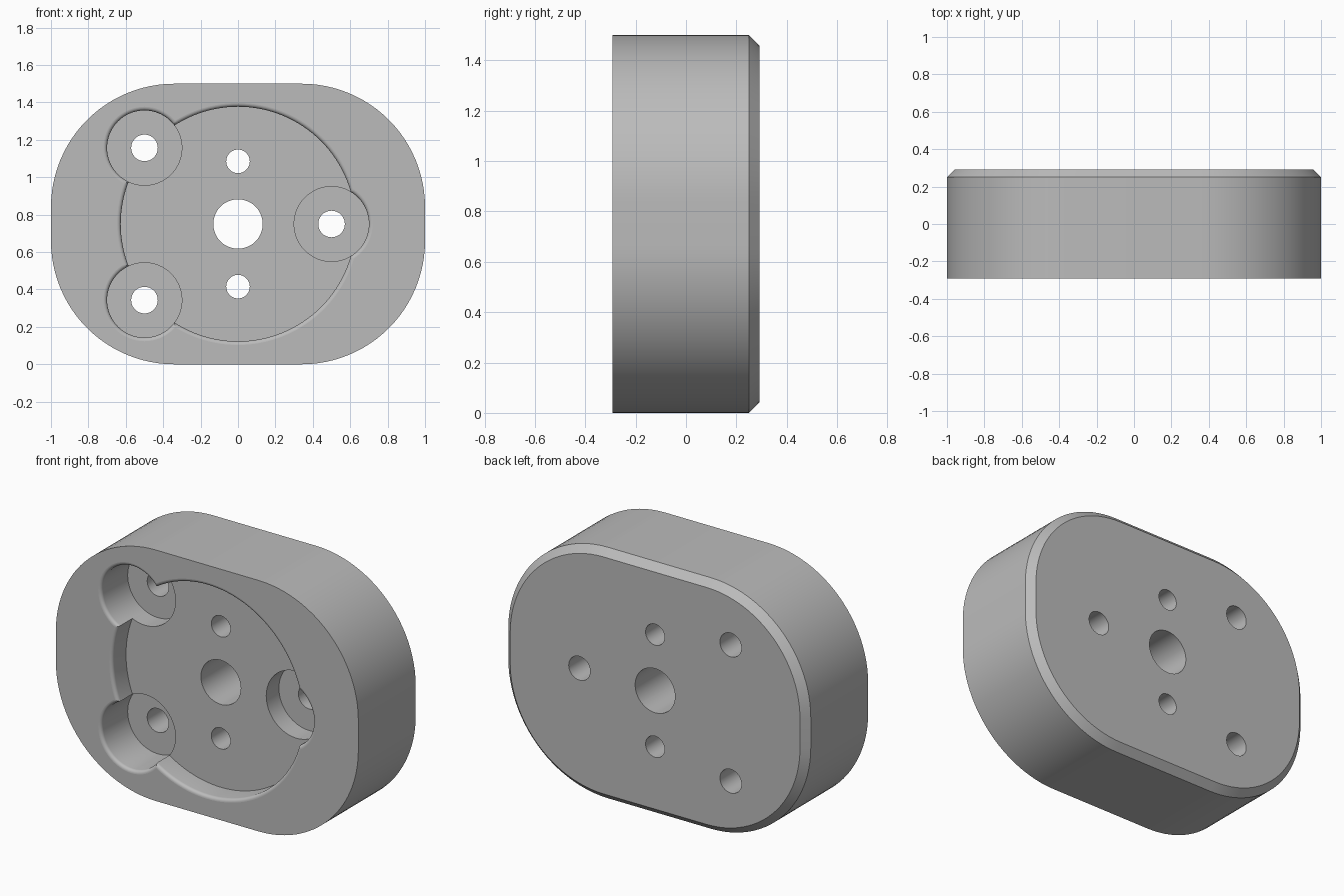
import bpy, bmesh, math
from math import cos, sin, pi

cube = bpy.data.objects.get("Cube")
if cube:
    bpy.data.objects.remove(cube, do_unlink=True)

HALF_W, HALF_H, HALF_D = 1.0, 0.75, 0.292
CORNER, CHAMFER, LIP = 0.66, 0.042, 0.02
FRONT, BACK = -HALF_D, HALF_D
POCKET_FLOOR, BORE_FLOOR = FRONT + 0.13, FRONT + 0.25

grey = bpy.data.materials.new("satin_grey")
grey.use_nodes = True
colour = (0.5, 0.5, 0.5, 1)
grey.diffuse_color = colour
grey.node_tree.nodes["Principled BSDF"].inputs["Base Color"].default_value = colour


def loft(name, rings):
    """Join matching rings of points into a capped solid."""
    bm = bmesh.new()
    loops = [[bm.verts.new(p) for p in ring] for ring in rings]
    n = len(loops[0])
    for a, b in zip(loops, loops[1:]):
        for i in range(n):
            j = (i + 1) % n
            bm.faces.new((a[i], a[j], b[j], b[i]))
    bm.faces.new(loops[0])
    bm.faces.new(loops[-1])
    bmesh.ops.recalc_face_normals(bm, faces=bm.faces)
    mesh = bpy.data.meshes.new(name)
    bm.to_mesh(mesh)
    bm.free()
    mesh.materials.append(grey)
    ob = bpy.data.objects.new(name, mesh)
    bpy.context.collection.objects.link(ob)
    return ob


def rounded_ring(y, inset):
    """Rounded rectangle outline, pulled in by inset."""
    pts, steps = [], 24
    for k, (sx, sz) in enumerate([(1, 1), (-1, 1), (-1, -1), (1, -1)]):
        for i in range(steps + 1):
            t = (k + i / steps) * pi / 2
            pts.append((sx * (HALF_W - CORNER) + (CORNER - inset) * cos(t), y,
                        HALF_H + sz * (HALF_H - CORNER) + (CORNER - inset) * sin(t)))
    return pts


def turned(name, x, z, profile, sides):
    """Solid of revolution about the y axis from (radius, y) pairs."""
    return loft(name, [[(x + r * cos(2 * pi * i / sides), y, z + r * sin(2 * pi * i / sides))
                        for i in range(sides)] for r, y in profile])


def lip(r):
    """Rounded mouth of a recess, ending beyond the front face."""
    arc = [i * pi / 12 for i in range(7)]
    return ([(r + LIP * (1 - cos(t)), FRONT + LIP * (1 - sin(t))) for t in arc]
            + [(r + LIP, FRONT - 0.1)])


# Body with a chamfered back rim
body = loft("mounting_block", [rounded_ring(FRONT, 0),
                               rounded_ring(BACK - CHAMFER, 0),
                               rounded_ring(BACK, CHAMFER)])

# Shallow round pocket
cutters = [turned("pocket_cutter", 0, HALF_H, [(0.627, POCKET_FLOOR)] + lip(0.627), 128)]

# Three counterbored screw holes
for x, z in [(-0.5, 0.407), (-0.5, -0.407), (0.5, 0)]:
    profile = [(0.071, BACK + 0.1), (0.071, BORE_FLOOR), (0.2, BORE_FLOOR)] + lip(0.2)
    cutters.append(turned("counterbore_cutter", x, HALF_H + z, profile, 64))

# Central hole and the two pin holes
for z, r in [(0, 0.132), (0.335, 0.063), (-0.335, 0.063)]:
    cutters.append(turned("hole_cutter", 0, HALF_H + z, [(r, BACK + 0.1), (r, FRONT - 0.1)], 48))

bpy.ops.object.select_all(action='DESELECT')
body.select_set(True)
bpy.context.view_layer.objects.active = body
for cutter in cutters:
    cutter.hide_render = True
    mod = body.modifiers.new("cut", 'BOOLEAN')
    mod.operation, mod.solver, mod.object = 'DIFFERENCE', 'EXACT', cutter
    bpy.ops.object.modifier_apply(modifier=mod.name)
    bpy.data.objects.remove(cutter, do_unlink=True)

# Smooth curved walls, flat front, floors and back
bpy.ops.object.shade_smooth_by_angle(angle=math.radians(30))
for face in body.data.polygons:
    if abs(face.normal.y) > 0.999:
        face.use_smooth = False
